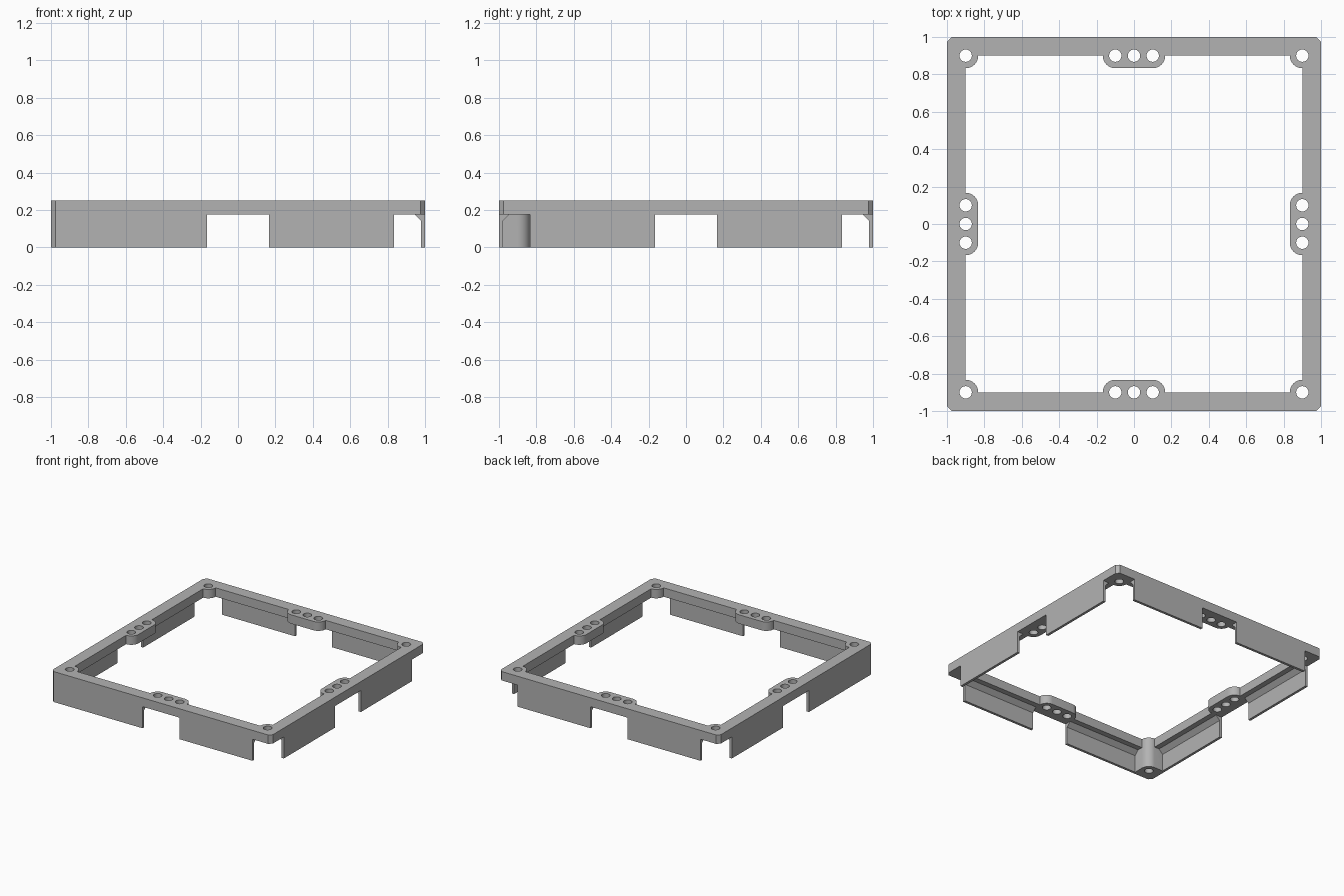
import bpy, bmesh
from math import radians, cos, sin, pi

cube = bpy.data.objects.get("Cube")
if cube:
    bpy.data.objects.remove(cube, do_unlink=True)

HEIGHT, PLATE_Z = 0.25, 0.177     # overall height, underside of the top plate
RIM, CHAMFER = 0.9, 0.025         # inner edge of plate, outer corner cut
BOSS, HOLE, PITCH = 0.067, 0.033, 0.1
WALL, FILLET = 0.021, 0.035       # skirt thickness, sloped support under plate
GAP = PITCH + BOSS                # half width of the notches


def link(name, mesh):
    ob = bpy.data.objects.new(name, mesh)
    bpy.context.collection.objects.link(ob)
    return ob


def arc(cx, cy, r, a0, a1, n=12):
    return [(cx + r * cos(radians(a0 + (a1 - a0) * i / n)),
             cy + r * sin(radians(a0 + (a1 - a0) * i / n))) for i in range(n + 1)]


def four_sides(points):
    """Repeat a run of points around the four sides."""
    out = []
    for _ in range(4):
        out += points
        points = [(-y, x) for x, y in points]
    return out


def plate(name, loops, z0, z1):
    """Extrude an outline with holes between two heights."""
    curve = bpy.data.curves.new(name, 'CURVE')
    curve.dimensions, curve.fill_mode = '2D', 'BOTH'
    curve.extrude = (z1 - z0) / 2
    for loop in loops:
        spline = curve.splines.new('POLY')
        spline.points.add(len(loop) - 1)
        for p, (x, y) in zip(spline.points, loop):
            p.co = (x, y, 0, 1)
        spline.use_cyclic_u = True
    tmp = link(name + "_outline", curve)
    dg = bpy.context.evaluated_depsgraph_get()
    mesh = bpy.data.meshes.new_from_object(tmp.evaluated_get(dg))
    bpy.data.objects.remove(tmp)
    bm = bmesh.new()
    bm.from_mesh(mesh)
    bmesh.ops.remove_doubles(bm, verts=bm.verts, dist=1e-5)
    bmesh.ops.translate(bm, verts=bm.verts, vec=(0, 0, (z0 + z1) / 2))
    bmesh.ops.recalc_face_normals(bm, faces=bm.faces)
    bm.to_mesh(mesh)
    bm.free()
    return link(name, mesh)


def stack(name, layers):
    """Solid of square layers, each given as (half width, height)."""
    bm = bmesh.new()
    rings = [[bm.verts.new((sx * h, sy * h, z))
              for sx, sy in ((-1, -1), (1, -1), (1, 1), (-1, 1))] for h, z in layers]
    bm.faces.new(rings[0][::-1])
    bm.faces.new(rings[-1])
    for a, b in zip(rings, rings[1:]):
        for i in range(4):
            j = (i + 1) % 4
            bm.faces.new((a[i], a[j], b[j], b[i]))
    mesh = bpy.data.meshes.new(name)
    bm.to_mesh(mesh)
    bm.free()
    return link(name, mesh)


def box(name, x0, x1, y0, y1, z0, z1):
    bm = bmesh.new()
    bmesh.ops.create_cube(bm, size=1)
    bmesh.ops.scale(bm, verts=bm.verts, vec=(x1 - x0, y1 - y0, z1 - z0))
    bmesh.ops.translate(bm, verts=bm.verts,
                        vec=((x0 + x1) / 2, (y0 + y1) / 2, (z0 + z1) / 2))
    mesh = bpy.data.meshes.new(name)
    bm.to_mesh(mesh)
    bm.free()
    return link(name, mesh)


def cut(ob, cutter):
    """Subtract the cutter and discard it."""
    mod = ob.modifiers.new("cut", 'BOOLEAN')
    mod.operation, mod.solver, mod.object = 'DIFFERENCE', 'EXACT', cutter
    cutter.hide_render = True
    dg = bpy.context.evaluated_depsgraph_get()
    mesh = bpy.data.meshes.new_from_object(ob.evaluated_get(dg))
    ob.modifiers.clear()
    ob.data = mesh
    bpy.data.objects.remove(cutter)


# Frame outline, opening with rounded bosses, and screw holes
outer = four_sides([(-1 + CHAMFER, -1), (1 - CHAMFER, -1)])
opening = four_sides([(-RIM + BOSS, -RIM)]
                     + arc(-PITCH, -RIM, BOSS, 180, 90)
                     + arc(PITCH, -RIM, BOSS, 90, 0)
                     + arc(RIM, -RIM, BOSS, 180, 90)[:-1])
holes = []
for x in (-RIM, -PITCH, 0, PITCH):
    hole = arc(x, -RIM, HOLE, 0, 360, 32)[:-1]
    for _ in range(4):
        holes.append(hole)
        hole = [(-b, a) for a, b in hole]
frame = plate("frame", [outer, opening] + holes, 0, HEIGHT)

# Hollow beneath the plate, sparing one solid corner pillar
inside = 1 - WALL
edge = RIM - BOSS
hollow = stack("hollow_cutter", [(inside, -0.1), (inside, PLATE_Z - FILLET),
                                 (inside - FILLET, PLATE_Z)])
cut(hollow, box("pillar_space", -1.2, -edge, -1.2, -edge, -0.2, HEIGHT))
cut(frame, hollow)

# Notches in the skirt: middle of each side and the three open corners
cut(frame, box("notch_x", -GAP, GAP, -1.2, 1.2, -0.1, PLATE_Z))
cut(frame, box("notch_y", -1.2, 1.2, -GAP, GAP, -0.1, PLATE_Z))
for sx, sy in ((1, -1), (1, 1), (-1, 1)):
    x0, x1 = sorted((sx * edge, sx * 1.2))
    y0, y1 = sorted((sy * edge, sy * 1.2))
    cut(frame, box("corner_notch", x0, x1, y0, y1, -0.1, PLATE_Z))

# Material and shading
grey = bpy.data.materials.new("light_grey")
grey.use_nodes = True
colour = (0.45, 0.45, 0.45, 1)
grey.diffuse_color = colour
grey.node_tree.nodes["Principled BSDF"].inputs["Base Color"].default_value = colour
frame.data.materials.clear()
frame.data.materials.append(grey)
for p in frame.data.polygons:
    p.material_index = 0
bpy.ops.object.select_all(action='DESELECT')
frame.select_set(True)
bpy.context.view_layer.objects.active = frame
bpy.ops.object.shade_smooth_by_angle(angle=radians(30))
